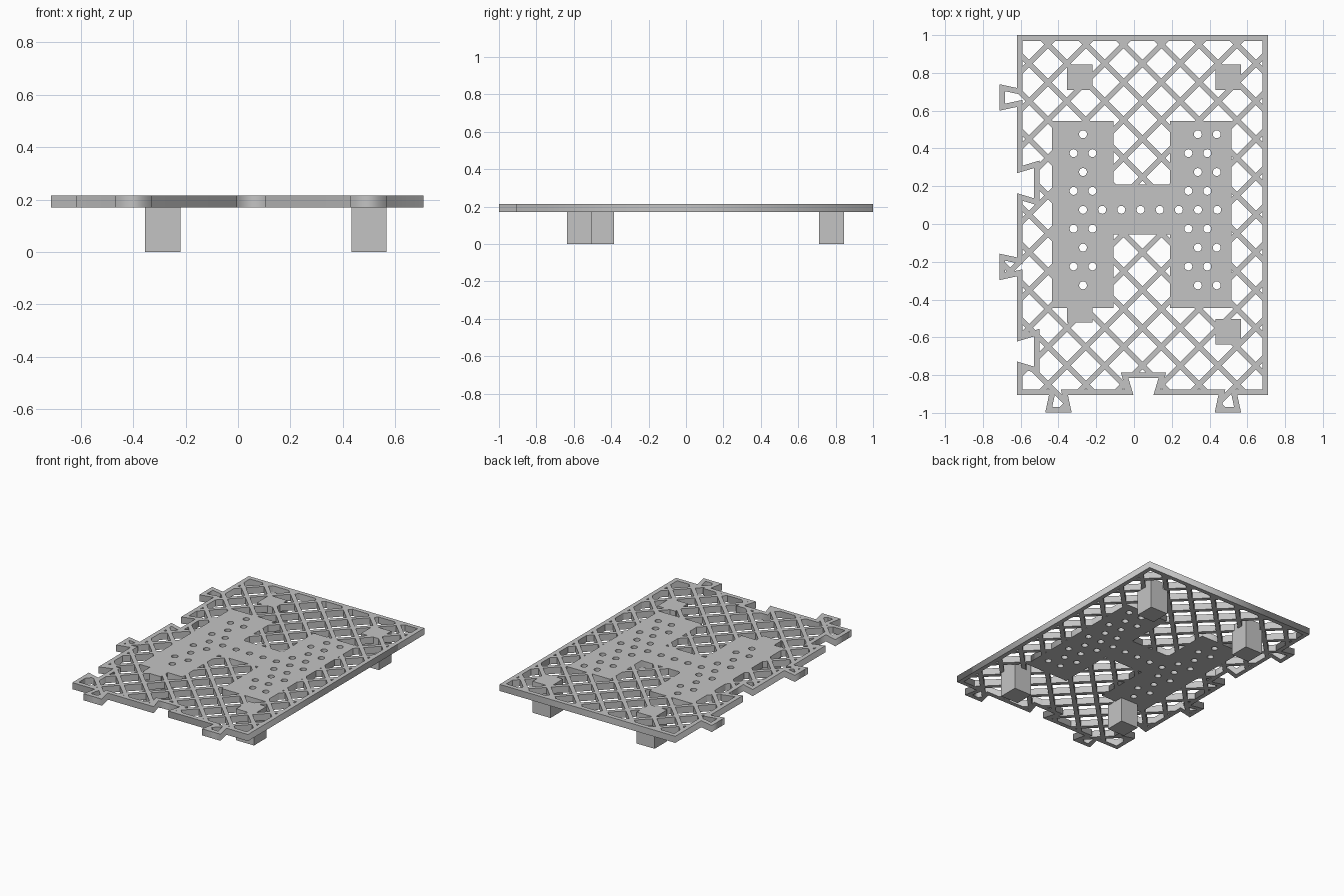
import bpy, bmesh, math
from mathutils import Vector

if "Cube" in bpy.data.objects:
    bpy.data.objects.remove(bpy.data.objects["Cube"])

Z0, Z1 = 0.17, 0.215          # deck underside and top
RIM, BAR, PITCH = 0.03, 0.028, 0.2
LEFT, RIGHT, FRONT, BACK = -0.619, 0.709, -0.905, 1.0
CX, CY = (LEFT + RIGHT) / 2, 0.05

grey = bpy.data.materials.new("light grey")
grey.diffuse_color = (0.55, 0.55, 0.55, 1)
grey.use_nodes = True
grey.node_tree.nodes["Principled BSDF"].inputs["Base Color"].default_value = grey.diffuse_color


def offset(pts, dist):
    """Mitred inward offset of a counter-clockwise polygon."""
    out = []
    for i, p in enumerate(pts):
        p = Vector(p)
        a = (p - Vector(pts[i - 1])).normalized()
        b = (Vector(pts[(i + 1) % len(pts)]) - p).normalized()
        na, nb = Vector((-a.y, a.x)), Vector((-b.y, b.x))
        out.append(tuple(p + (na + nb) * dist / (1 + na.dot(nb))))
    return out


def slab(name, loops):
    """Extruded flat shape; loops inside the first become holes."""
    cu = bpy.data.curves.new(name, 'CURVE')
    cu.dimensions, cu.fill_mode = '2D', 'BOTH'
    cu.extrude = (Z1 - Z0) / 2
    for loop in loops:
        sp = cu.splines.new('POLY')
        sp.points.add(len(loop) - 1)
        for pt, (x, y) in zip(sp.points, loop):
            pt.co = (x, y, 0, 1)
        sp.use_cyclic_u = True
    ob = bpy.data.objects.new(name, cu)
    ob.location.z = (Z0 + Z1) / 2
    bpy.context.collection.objects.link(ob)
    bpy.ops.object.select_all(action='DESELECT')
    ob.select_set(True)
    bpy.context.view_layer.objects.active = ob
    bpy.ops.object.convert(target='MESH')
    ob = bpy.context.object
    ob.data.materials.clear()
    ob.data.materials.append(grey)
    return ob


def mesh_object(name, bm):
    me = bpy.data.meshes.new(name)
    bmesh.ops.recalc_face_normals(bm, faces=bm.faces)
    bm.to_mesh(me)
    bm.free()
    me.materials.append(grey)
    ob = bpy.data.objects.new(name, me)
    bpy.context.collection.objects.link(ob)
    return ob


def prism(bm, pts, z0, z1):
    lo = [bm.verts.new((x, y, z0)) for x, y in pts]
    hi = [bm.verts.new((x, y, z1)) for x, y in pts]
    bm.faces.new(lo[::-1])
    bm.faces.new(hi)
    for i in range(len(pts)):
        j = (i + 1) % len(pts)
        bm.faces.new((lo[i], lo[j], hi[j], hi[i]))


# Interlocking joints: profile as (distance along edge, distance outward)
TAB = [(-0.05, 0), (-0.07, 0.094), (0.07, 0.094), (0.05, 0)]
POCKET = [(-0.053, 0), (-0.08, -0.09), (0.08, -0.09), (0.053, 0)]
outline = [(LEFT, FRONT)]
for s, shape in ((-0.40, TAB), (0.05, POCKET), (0.497, TAB)):
    outline += [(s + a, FRONT - d) for a, d in shape]
outline += [(RIGHT, FRONT), (RIGHT, BACK), (LEFT, BACK)]
for y, shape in ((0.67, TAB), (0.216, POCKET), (-0.227, TAB), (-0.675, POCKET)):
    outline += [(LEFT - d, y - a) for a, d in shape]

# Border frame with tabs and pockets
slab("border_rim", [outline, offset(outline, RIM)])

# H-shaped mounting plate with staggered round holes
L0, L1, R0, R1 = -0.433, -0.108, 0.19, 0.517
P0, P1, B0, B1 = -0.446, 0.546, -0.055, 0.21
h_shape = [(L0, P0), (L1, P0), (L1, B0), (R0, B0), (R0, P0), (R1, P0),
           (R1, P1), (R0, P1), (R0, B1), (L1, B1), (L1, P1), (L0, P1)]
centres = []
for row in range(9):
    y = 0.475 - 0.1 * row
    if row == 4:
        xs = [-0.27 + 0.1015 * i for i in range(8)]
    elif row % 2 == 0:
        xs = [-0.27, 0.338, 0.438]
    else:
        xs = [-0.32, -0.22, 0.288, 0.388]
    centres += [(x, y) for x in xs]
holes = [[(x + 0.021 * math.cos(k * math.pi / 8), y + 0.021 * math.sin(k * math.pi / 8))
          for k in range(16)] for x, y in centres]
slab("mounting_plate", [h_shape] + holes)


# Diagonal lattice, clipped to the border and around the plate
def inside(p, poly):
    hit = False
    for i in range(len(poly)):
        (x0, y0), (x1, y1) = poly[i - 1], poly[i]
        if (y0 > p.y) != (y1 > p.y) and p.x < x0 + (p.y - y0) * (x1 - x0) / (y1 - y0):
            hit = not hit
    return hit


def crossings(o, d, poly):
    n = Vector((-d.y, d.x))
    ts = []
    for i in range(len(poly)):
        a, b = Vector(poly[i - 1]), Vector(poly[i])
        da, db = (a - o).dot(n), (b - o).dot(n)
        if (da > 0) != (db > 0):
            ts.append((a.lerp(b, da / (da - db)) - o).dot(d))
    return ts


border = offset(outline, RIM / 2)
core = offset(h_shape, 0.015)
bm = bmesh.new()
for sign in (1, -1):
    d = Vector((1, sign)).normalized()
    n = Vector((-d.y, d.x))
    for k in range(-10, 11):
        o = Vector((CX + k * PITCH, CY))
        ts = sorted(crossings(o, d, border) + crossings(o, d, core))
        for t0, t1 in zip(ts, ts[1:]):
            mid = o + d * (t0 + t1) / 2
            if t1 - t0 > 0.01 and inside(mid, border) and not inside(mid, core):
                a, b, w = o + d * t0, o + d * t1, n * BAR / 2
                prism(bm, [tuple(v) for v in (a - w, b - w, b + w, a + w)], Z0, Z1)
mesh_object("lattice", bm)

# Square legs
for name, x, y in (("back_left_leg", -0.287, 0.778), ("back_right_leg", 0.5, 0.778),
                   ("front_left_leg", -0.287, -0.453), ("front_right_leg", 0.5, -0.57)):
    bm = bmesh.new()
    r = 0.0675
    prism(bm, [(x - r, y - r), (x + r, y - r), (x + r, y + r), (x - r, y + r)], 0, Z1)
    mesh_object(name, bm)
